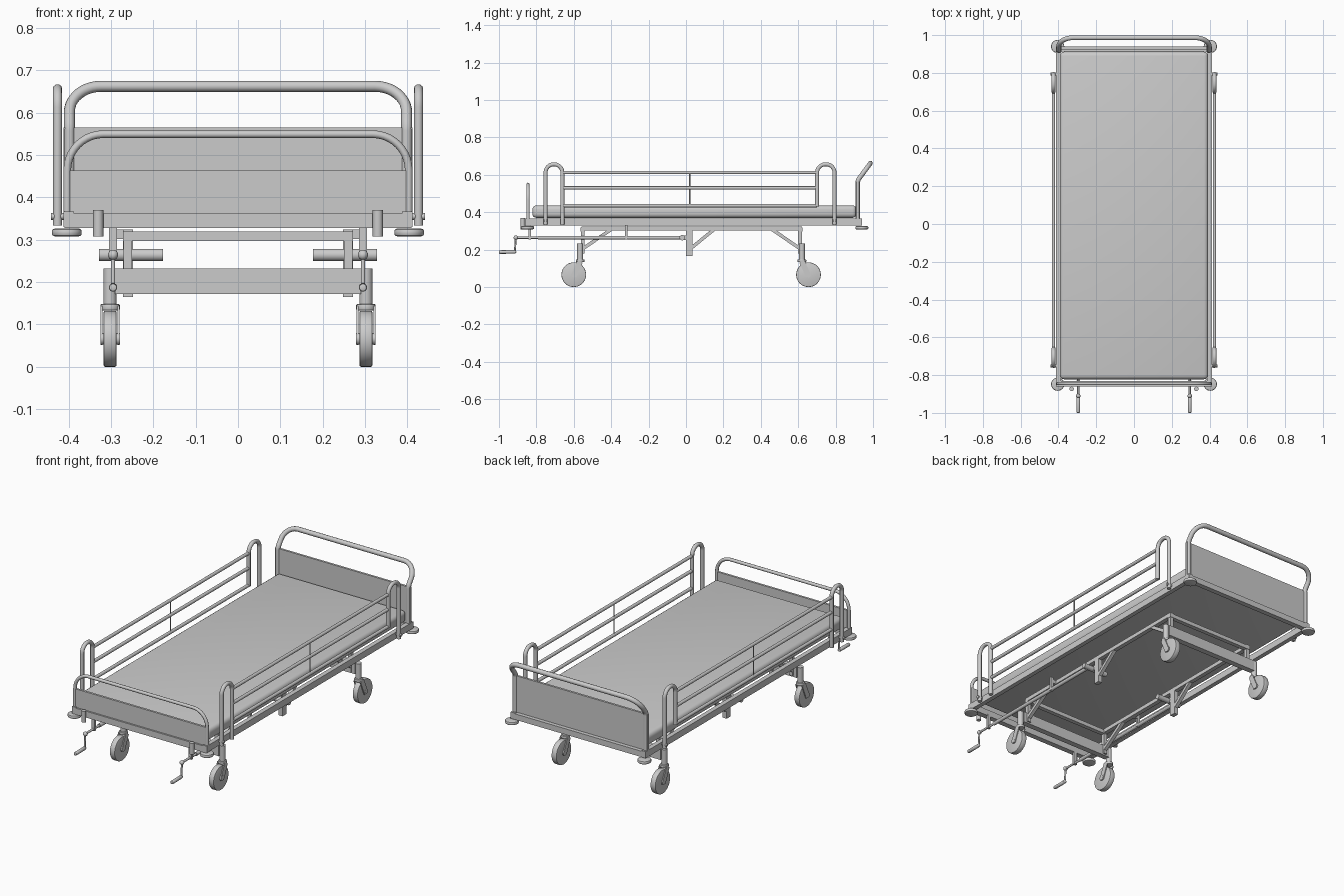
import bpy, math
from mathutils import Vector as V

if "Cube" in bpy.data.objects:
    bpy.data.objects.remove(bpy.data.objects["Cube"])

def finish(o, name, bevel=0, seg=2, smooth=True):
    o.name = name
    bpy.ops.object.select_all(action='DESELECT')
    o.select_set(True)
    bpy.context.view_layer.objects.active = o
    if bevel:
        bpy.ops.object.transform_apply(location=False, rotation=True, scale=True)
        m = o.modifiers.new('bevel', 'BEVEL')
        m.width, m.segments, m.limit_method = bevel, seg, 'ANGLE'
        bpy.ops.object.modifier_apply(modifier=m.name)
    if smooth:
        bpy.ops.object.shade_smooth_by_angle(angle=math.radians(40))
    return o

def box(name, x, y, z, bevel=0, seg=2):
    """Box from (min, max) ranges."""
    bpy.ops.mesh.primitive_cube_add(size=1, location=[sum(r) / 2 for r in (x, y, z)])
    o = bpy.context.object
    o.scale = [abs(r[1] - r[0]) for r in (x, y, z)]
    return finish(o, name, bevel, seg, bevel > 0)

def rod(name, a, b, r, bevel=0, n=20):
    """Cylinder between two points."""
    a, b = V(a), V(b)
    bpy.ops.mesh.primitive_cylinder_add(vertices=n, radius=r, depth=(b - a).length, location=(a + b) / 2)
    o = bpy.context.object
    o.rotation_euler = (b - a).to_track_quat('Z', 'Y').to_euler()
    return finish(o, name, bevel)

def beam(name, a, b, wx, w):
    """Rectangular strut in a y-z plane; wx is its width along x."""
    a, b = V(a), V(b)
    bpy.ops.mesh.primitive_cube_add(size=1, location=(a + b) / 2)
    o = bpy.context.object
    d = b - a
    o.rotation_euler = (-math.atan2(d.y, d.z), 0, 0)
    o.scale = (wx, w, d.length)
    return finish(o, name, smooth=False)

def ball(name, p, r):
    bpy.ops.mesh.primitive_uv_sphere_add(segments=16, ring_count=10, radius=r, location=p)
    return finish(bpy.context.object, name)

def tube(name, pts, radii, r, n=10):
    """Bent tube: polyline whose inner corners are rounded by the given radii."""
    pts = [V(p) for p in pts]
    path = [pts[0]]
    for p0, p, p1, rad in zip(pts, pts[1:], pts[2:], radii):
        u, w = (p0 - p).normalized(), (p1 - p).normalized()
        half = u.angle(w) / 2
        a = p + u * rad / math.tan(half)
        b = p + w * rad / math.tan(half)
        c = p + (u + w).normalized() * rad / math.sin(half)
        for i in range(n + 1):
            path.append(c + (a - c).normalized().slerp((b - c).normalized(), i / n).normalized() * rad)
    path.append(pts[-1])
    cu = bpy.data.curves.new(name, 'CURVE')
    cu.dimensions, cu.bevel_depth, cu.bevel_resolution, cu.use_fill_caps = '3D', r, 3, True
    s = cu.splines.new('POLY')
    s.points.add(len(path) - 1)
    for q, p in zip(s.points, path):
        q.co = (*p, 1)
    o = bpy.data.objects.new(name, cu)
    bpy.context.collection.objects.link(o)
    bpy.ops.object.select_all(action='DESELECT')
    o.select_set(True)
    bpy.context.view_layer.objects.active = o
    bpy.ops.object.convert(target='MESH')
    return finish(bpy.context.object, name)

# Mattress and bed frame
box('mattress', (-.393, .393), (-.822, .912), (.37, .436), .022, 4)
box('frame_front_bar', (-.41, .41), (-.86, -.83), (.327, .362))
box('frame_rear_bar', (-.41, .41), (.912, .94), (.33, .362))

# Foot end: arch and panel
fy = -.845
tube('foot_arch', [(-.403, fy, .33), (-.403, fy, .549), (.403, fy, .549), (.403, fy, .33)], [.085] * 2, .009)
box('foot_panel', (-.41, .41), (fy - .006, fy + .006), (.362, .463))

# Head end: arch whose upper part leans back, and panel
hy = .918
tube('head_arch', [(-.398, hy, .33), (-.398, hy, .57), (-.398, .986, .662), (.398, .986, .662),
                   (.398, hy, .57), (.398, hy, .33)], [.04, .075, .075, .04], .013)
box('head_panel', (-.412, .412), (hy - .006, hy + .006), (.365, .565))

# Cross beams, lower frame bars
for end, py, ry in (('front', -.566, -.552), ('rear', .62, .61)):
    box(end + '_axle_beam', (-.29, .29), (py - .016, py + .016), (.172, .232))
    box(end + '_lower_cross_bar', (-.272, .272), (ry - .012, ry + .012), (.297, .319))

for s, side in ((-1, 'left'), (1, 'right')):
    # Frame side and lower rail
    box(side + '_frame_side', (s * .387, s * .412), (-.86, .94), (.33, .366))
    box(side + '_lower_rail', (s * .248, s * .272), (-.56, .62), (.302, .324))

    # Safety side: two end arches and the bars between
    x = s * .426
    for nm, yo, yi, zi in (('front', -.751, -.661, .335), ('rear', .794, .701, .43)):
        tube(f'{side}_{nm}_rail_arch', [(x, yo, .333), (x, yo, .656), (x, yi, .656), (x, yi, zi)], [.044] * 2, .011)
        rod(f'{side}_{nm}_rail_bolt', (s * .40, yo, .355), (s * .442, yo, .355), .008)
    for z in (.435, .53, .612):
        rod(side + '_rail_bar', (x, -.661, z), (x, .701, z), .009)
    rod(side + '_rail_divider', (x, .02, .435), (x, .02, .612), .003, n=8)

    # Corner bumpers and front sockets
    for y in (-.848, .94):
        rod(side + '_bumper', (s * .404, y, .308), (s * .404, y, .326), .035, .006, 32)
    rod(side + '_front_socket', (s * .33, -.873, .308), (s * .33, -.873, .37), .012)

    # Posts and diagonal braces
    bx = s * .26
    box(side + '_middle_post', (s * .248, s * .272), (0, .034), (.165, .32))
    beam(side + '_middle_brace', (bx, .03, .21), (bx, .15, .308), .02, .018)
    for nm, y0, y1 in (('front', -.552, -.40), ('rear', .61, .46)):
        box(f'{side}_{nm}_post', (s * .25, s * .27), (y0 - .01, y0 + .01), (.18, .31))
        beam(f'{side}_{nm}_brace', (bx, y0, .205), (bx, y1, .308), .02, .018)

    # Castors: post, cap, fork, wheel
    wx = s * .302
    for nm, py, wy in (('front', -.566, -.6), ('rear', .62, .655)):
        n = f'{side}_{nm}_castor_'
        rod(n + 'post', (wx, py, .145), (wx, py, .232), .0155)
        rod(n + 'cap', (wx, py, .133), (wx, py, .148), .023, .003)
        rod(n + 'wheel', (wx - .0155, wy, .066), (wx + .0155, wy, .066), .066, .004, 40)
        rod(n + 'hub', (wx - .023, wy, .066), (wx + .023, wy, .066), .014)
        for k in (-.02, .02):
            beam(n + 'fork', (wx + k, py, .137), (wx + k, wy, .058), .005, .03)

    # Crank: shaft, sleeve, hangers, arm, handle, cross tube
    cx, cz = s * .295, .264
    rod(side + '_crank_shaft', (cx, -.91, cz), (cx, -.02, cz), .006)
    rod(side + '_crank_sleeve', (cx, -.79, cz), (cx, -.02, cz), .010)
    ball(side + '_crank_joint', (cx, -.91, cz), .012)
    rod(side + '_crank_arm', (cx, -.91, cz), (cx, -.915, .188), .005)
    ball(side + '_crank_elbow', (cx, -.915, .188), .008)
    rod(side + '_crank_handle', (cx, -.915, .188), (cx, -1, .187), .0095, .004)
    rod(side + '_crank_cross_tube', (s * .177, -.02, cz), (s * .328, -.02, cz), .0145)
    box(side + '_crank_bracket', (s * .25, s * .27), (-.02, .01), (.252, .276))
    for y in (-.835, -.32):
        box(side + '_crank_hanger', (s * .286, s * .305), (y - .006, y + .006), (.255, .335))
    box(side + '_hanger_arm', (s * .26, s * .305), (-.326, -.314), (.302, .324))
